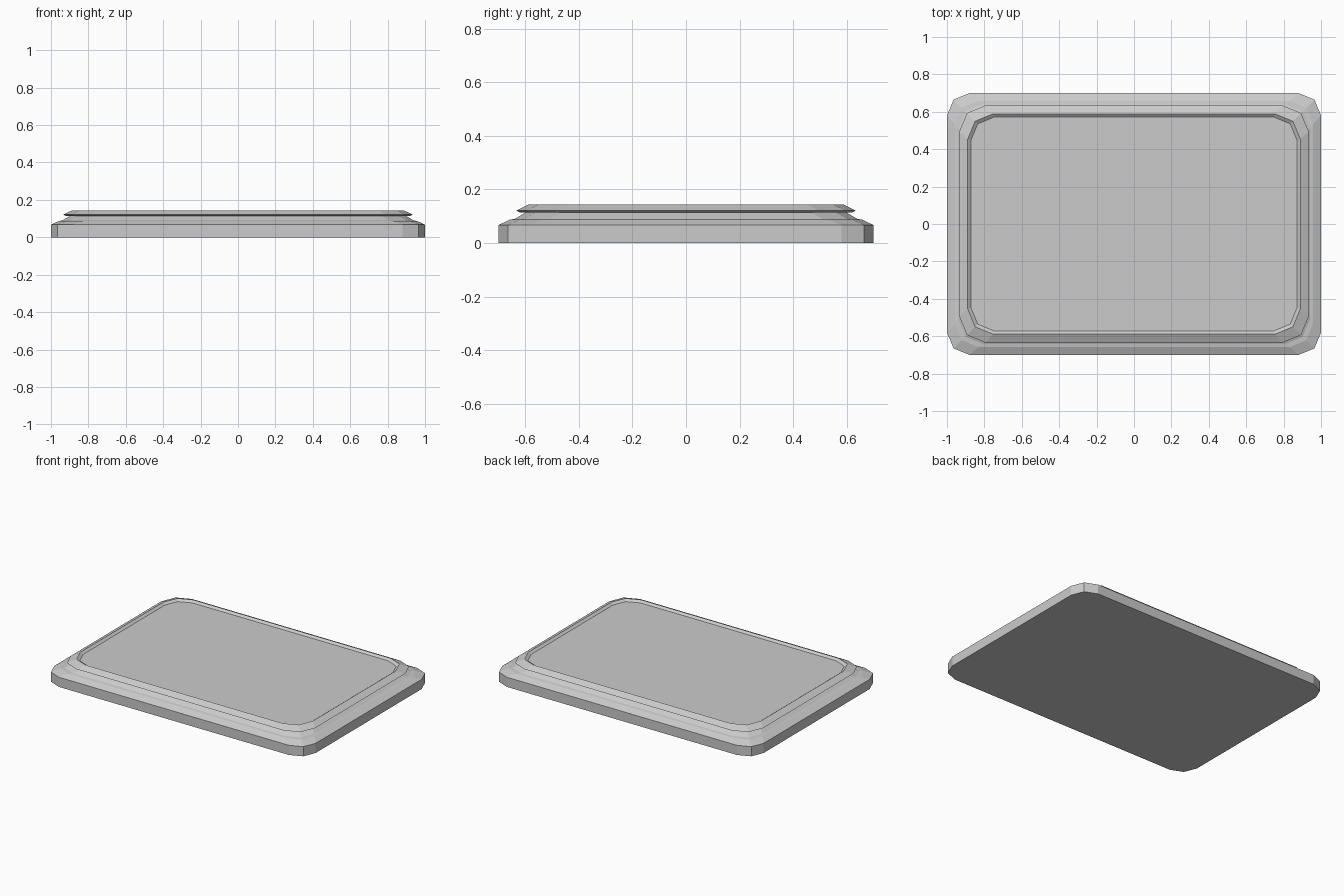
import bpy, bmesh, math

if "Cube" in bpy.data.objects:
    bpy.data.objects.remove(bpy.data.objects["Cube"])

HALF_X, HALF_Y = 1.0, 0.70


def ring(inset, z, radius):
    """Rectangle outline with two-segment rounded corners."""
    hx, hy = HALF_X - inset, HALF_Y - inset
    pts = []
    for i, (sx, sy) in enumerate([(1, 1), (-1, 1), (-1, -1), (1, -1)]):
        for k in range(3):
            a = math.radians(90 * i + 45 * k)
            pts.append((sx * (hx - radius) + radius * math.cos(a),
                        sy * (hy - radius) + radius * math.sin(a), z))
    return pts


def loft(name, profile, cap_bottom=False, cap_top=False):
    """Skin a stack of (inset, z, corner radius) outlines."""
    bm = bmesh.new()
    rings = [[bm.verts.new(p) for p in ring(*level)] for level in profile]
    for lo, hi in zip(rings, rings[1:]):
        n = len(lo)
        for i in range(n):
            j = (i + 1) % n
            bm.faces.new((lo[i], lo[j], hi[j], hi[i]))
    if cap_bottom:
        bm.faces.new(rings[0][::-1])
    if cap_top:
        bm.faces.new(rings[-1])
    mesh = bpy.data.meshes.new(name)
    bm.to_mesh(mesh)
    bm.free()
    obj = bpy.data.objects.new(name, mesh)
    bpy.context.collection.objects.link(obj)
    return obj


# Base slab with sloped shoulder and narrowing neck
loft("base", [(0, 0, 0.12), (0, 0.067, 0.12), (0.042, 0.087, 0.125),
              (0.06, 0.09, 0.13), (0.10, 0.113, 0.13)], cap_bottom=True)

# Overhanging bevelled rim
loft("rim", [(0.10, 0.113, 0.13), (0.083, 0.113, 0.135),
             (0.066, 0.121, 0.14), (0.111, 0.143, 0.135)])

# Shallow recessed top panel
loft("top_panel", [(0.111, 0.143, 0.135), (0.128, 0.130, 0.125)], cap_top=True)
